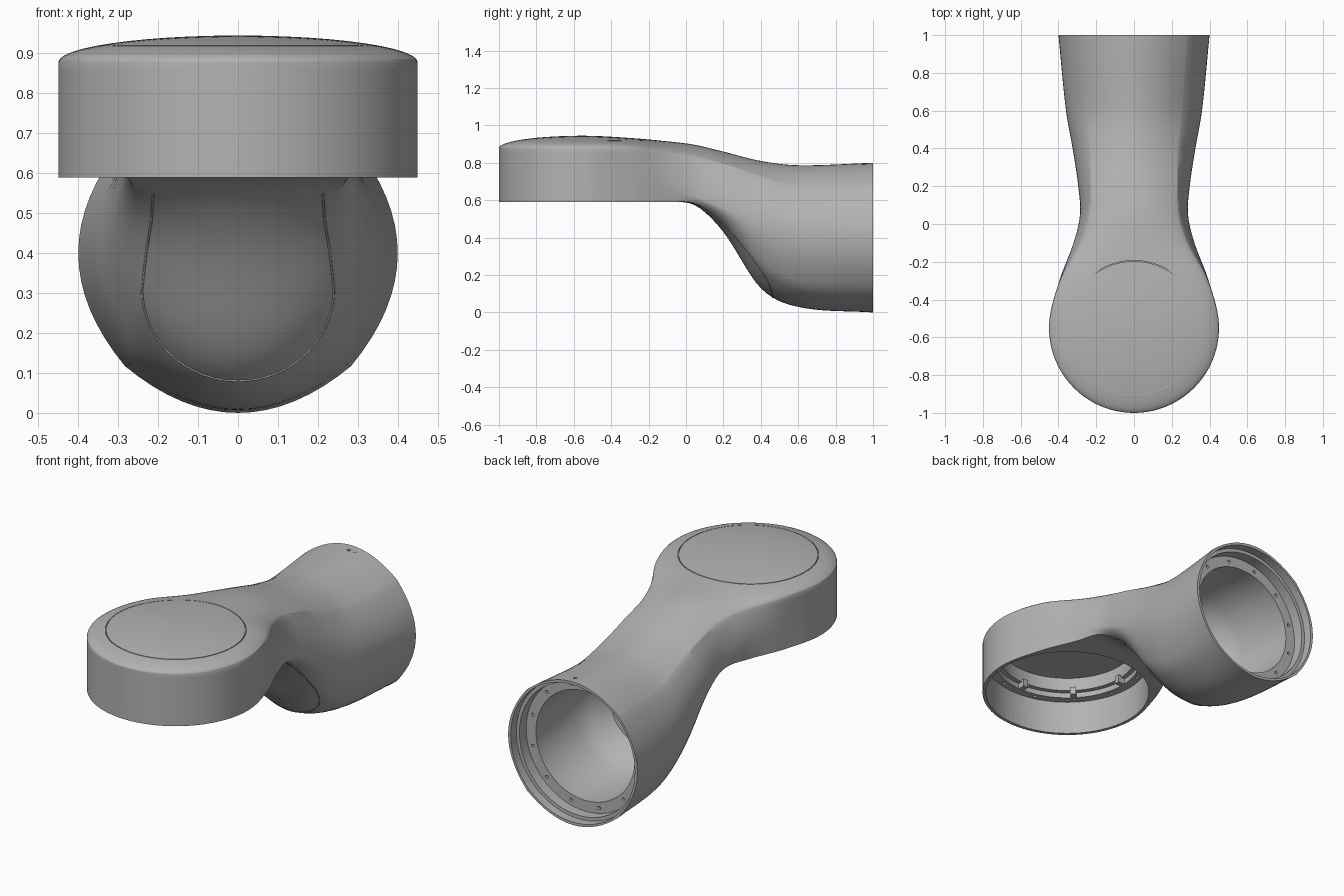
import bpy, bmesh, math
from mathutils import Vector, Matrix
from mathutils.bvhtree import BVHTree

if "Cube" in bpy.data.objects:
    bpy.data.objects.remove(bpy.data.objects["Cube"])

grey = bpy.data.materials.new("satin grey")
grey.use_nodes = True
grey.diffuse_color = (0.45, 0.45, 0.45, 1)
grey.node_tree.nodes["Principled BSDF"].inputs["Base Color"].default_value = (0.45, 0.45, 0.45, 1)

HEAD_Y, HEAD_R, REAR_Z = -0.55, 0.45, 0.4

# Stations along the arm: y, half width, crease x, top z, crease z,
# widest z, lower edge z, lower edge x, bottom z, crown power
STATIONS = [
    (-.55, .45, .45, .945, .878, .7, .59, .45, .59, .5),
    (-.3, .395, .393, .933, .873, .7, .59, .395, .59, .5),
    (-.1, .32, .285, .915, .853, .68, .59, .315, .59, .7),
    (.05, .286, .238, .896, .83, .62, .582, .27, .572, .85),
    (.2, .295, .23, .86, .795, .56, .48, .235, .43, 1),
    (.4, .325, .235, .81, .73, .47, .25, .25, .13, 1),
    (.6, .36, .255, .787, .675, .42, .14, .26, .03, 1),
    (1, .4, .283, .8, .683, .4, .117, .283, 0, 1),
]


def station_at(y):
    """Smooth interpolation between the stations."""
    i = max(k for k in range(len(STATIONS) - 1) if STATIONS[k][0] <= y)
    a, b = STATIONS[i], STATIONS[i + 1]
    before = STATIONS[i - 1] if i else a
    after = STATIONS[min(i + 2, len(STATIONS) - 1)]
    h = b[0] - a[0]
    t = (y - a[0]) / h
    out = [y]
    for p, q, r, s in zip(before[1:], a[1:], b[1:], after[1:]):
        m0 = (r - p) / (b[0] - before[0]) * h if i else 0
        m1 = (s - q) / (after[0] - a[0]) * h
        out.append((2*t**3 - 3*t*t + 1)*q + (t**3 - 2*t*t + t)*m0
                   + (3*t*t - 2*t**3)*r + (t**3 - t*t)*m1)
    return out


def section(y, w, xe, zt, ze, zm, zl, xb, zb, p):
    """Closed cross-section: crown, bulging sides and belly."""
    half = []
    for k in range(13):
        s = math.sin(math.pi / 2 * k / 12)
        half.append((xe * s, ze + (zt - ze) * max(0, 1 - s * s) ** p))
    for k in range(1, 9):
        t = 1 - k / 8
        half.append((w - (w - xe) * t * t, zm + (ze - zm) * t))
    for k in range(1, 9):
        t = k / 8
        half.append((w - (w - xb) * t * t, zm + (zl - zm) * t))
    for k in range(1, 9):
        s = 1 - k / 8
        half.append((xb * s, zl + (zb - zl) * (1 - s * s)))
    ring = half + [(-x, z) for x, z in half[-2:0:-1]]
    return [Vector((x, y, z)) for x, z in ring]


def make_object(name, bm):
    bmesh.ops.recalc_face_normals(bm, faces=bm.faces)
    mesh = bpy.data.meshes.new(name)
    bm.to_mesh(mesh)
    bm.free()
    obj = bpy.data.objects.new(name, mesh)
    bpy.context.collection.objects.link(obj)
    return obj


def lathe(name, profile, matrix, steps=72):
    """Revolve a closed (radius, height) profile around local z."""
    bm = bmesh.new()
    verts = [bm.verts.new((r, 0, z)) for r, z in profile]
    edges = [bm.edges.new((verts[i], verts[(i + 1) % len(verts)])) for i in range(len(verts))]
    bmesh.ops.spin(bm, geom=verts + edges, cent=(0, 0, 0), axis=(0, 0, 1),
                   angle=math.tau, steps=steps, use_merge=True)
    bmesh.ops.remove_doubles(bm, verts=bm.verts, dist=1e-5)
    bmesh.ops.dissolve_degenerate(bm, edges=bm.edges, dist=1e-6)
    bm.transform(matrix)
    return make_object(name, bm)


def drill(bm, place, radius, depth):
    bmesh.ops.create_cone(bm, cap_ends=True, segments=12, radius1=radius,
                          radius2=radius, depth=depth, matrix=place)


def smooth(obj):
    obj.data.materials.clear()
    obj.data.materials.append(grey)
    bpy.ops.object.select_all(action='DESELECT')
    obj.select_set(True)
    bpy.context.view_layer.objects.active = obj
    bpy.ops.object.shade_smooth_by_angle(angle=math.radians(28))


# Arm shell: round nose, then waist and rear barrel
rings = []
for k in range(24, 0, -1):
    a = math.radians(89.3 * k / 24)
    c = math.cos(a)
    w = HEAD_R * c
    rings.append(section(HEAD_Y - HEAD_R * math.sin(a), w, w, .878 + .067 * c,
                         .878, .7, .59, w, .59, .5))
for k in range(53):
    rings.append(section(*station_at(HEAD_Y + (1 - HEAD_Y) * k / 52)))
bm = bmesh.new()
loops = [[bm.verts.new(v) for v in ring] for ring in rings]
for a, b in zip(loops, loops[1:]):
    for i in range(len(a)):
        j = (i + 1) % len(a)
        bm.faces.new((a[i], a[j], b[j], b[i]))
bm.faces.new(loops[0])
bm.faces.new(loops[-1])
arm = make_object("arm_shell", bm)

# Belly seam path, found on the uncut shell
bvh = BVHTree.FromObject(arm, bpy.context.evaluated_depsgraph_get())
outline = [(-.212, .55), (-.217, .48), (-.23, .4)]
outline += [(-.24 * math.cos(a), .31 - .23 * math.sin(a))
            for a in (math.pi * k / 32 for k in range(33))]
outline += [(-x, z) for x, z in outline[2::-1]]
hits = [bvh.ray_cast(Vector((x, -2, z)), Vector((0, 1, 0)))[0] for x, z in outline]

# Cutters: stepped joint sockets, crown seam, cable passage and bolt holes
head_place = Matrix.Translation((0, HEAD_Y, 0))
rear_place = Matrix.Translation((0, 0, REAR_Z)) @ Matrix.Rotation(-math.pi / 2, 4, 'X')
cutters = [
    lathe("head_socket", [(0, .5), (.432, .5), (.432, .78), (.385, .78), (.385, .81),
                          (.36, .81), (.36, .885), (0, .9)], head_place),
    lathe("rear_socket", [(0, 1.1), (.384, 1.1), (.384, .95), (.365, .95), (.365, .89),
                          (.305, .89), (.3, .55), (.26, .47), (.18, .4), (0, .38)], rear_place),
    lathe("crown_seam", [(.353, .912), (.357, .912), (.357, 1), (.353, 1)], head_place),
]
bm = bmesh.new()
start, end = Vector((0, -.2, .76)), Vector((0, .7, .5))
passage = (end - start).to_track_quat('Z', 'Y').to_matrix().to_4x4()
bmesh.ops.create_cone(bm, cap_ends=True, segments=32, radius1=.1, radius2=.1,
                      depth=(end - start).length,
                      matrix=Matrix.Translation((start + end) / 2) @ passage)
cutters.append(make_object("cable_passage", bm))
bm = bmesh.new()
for k in range(12):
    turn = Matrix.Rotation(math.tau * (k + .5) / 12, 4, 'Z')
    drill(bm, rear_place @ turn @ Matrix.Translation((.336, 0, .89)), .009, .05)
    drill(bm, head_place @ turn @ Matrix.Translation((.408, 0, .78)), .009, .04)
for x in (.02, .06):
    drill(bm, Matrix.Translation((x, .95, .8)), .009, .016)
cutters.append(make_object("bolt_holes", bm))

for cutter in cutters:
    cutter.hide_render = True
    mod = arm.modifiers.new(cutter.name, 'BOOLEAN')
    mod.operation, mod.solver, mod.object = 'DIFFERENCE', 'EXACT', cutter
graph = bpy.context.evaluated_depsgraph_get()
finished = bpy.data.meshes.new_from_object(arm.evaluated_get(graph))
arm.modifiers.clear()
arm.data = finished
for cutter in cutters:
    bpy.data.objects.remove(cutter)
smooth(arm)

# Belly cover seam: fine bead following the surface
curve = bpy.data.curves.new("belly_seam", 'CURVE')
curve.dimensions = '3D'
curve.bevel_depth = .003
curve.bevel_resolution = 1
path = [h for h in hits if h]
spline = curve.splines.new('POLY')
spline.points.add(len(path) - 1)
for point, h in zip(spline.points, path):
    point.co = (*h, 1)
curve.materials.append(grey)
bpy.context.collection.objects.link(bpy.data.objects.new("belly_seam", curve))

# Locking tabs around the head socket
bm = bmesh.new()
for k in range(8):
    turn = Matrix.Rotation(math.tau * k / 8, 4, 'Z')
    place = head_place @ turn @ Matrix.Translation((.365, 0, .8))
    bmesh.ops.create_cube(bm, size=1, matrix=place @ Matrix.Diagonal((.045, .03, .045, 1)))
smooth(make_object("head_tabs", bm))
